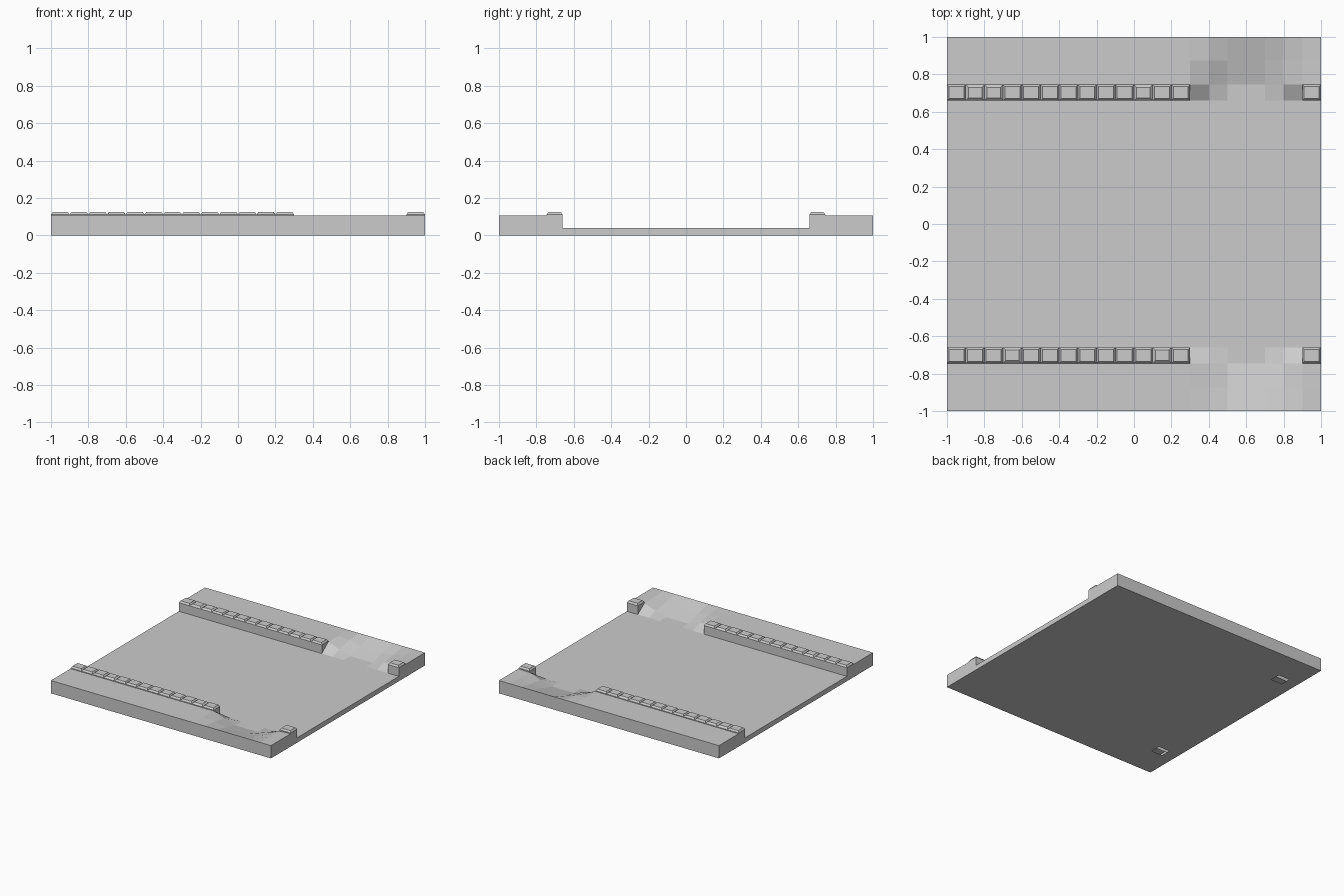
import bpy, bmesh, random
from mathutils import Vector

if "Cube" in bpy.data.objects:
    bpy.data.objects.remove(bpy.data.objects["Cube"])

random.seed(4)
ROAD, WALK, TOP = 0.04, 0.105, 0.125
CURB_IN, CURB_OUT = 0.66, 0.745
XS = [-1, -0.9, -0.8, 0.3, 0.4, 0.5, 0.7, 0.8, 0.9, 1]
HALF_YS = [CURB_IN, CURB_OUT, 0.875, 1]
YS = [-y for y in reversed(HALF_YS)] + HALF_YS

# dropped driveway heights along x, at the curb's outer line and mid pavement
DIP = {
    CURB_OUT: {0.4: 0.07, 0.5: ROAD, 0.7: ROAD, 0.8: 0.065, 0.9: 0.1},
    0.875: {0.4: 0.098, 0.5: 0.073, 0.7: 0.073, 0.8: 0.082, 0.9: 0.102},
}


def height(x, y):
    if abs(y) <= CURB_IN:
        return ROAD
    return DIP.get(abs(y), {}).get(x, WALK)


def face(bm, pts, out):
    """Add a face pointing along the direction out."""
    f = bm.faces.new([bm.verts.new(p) for p in pts])
    f.normal_update()
    if f.normal.dot(Vector(out)) < 0:
        f.normal_flip()


def finish(bm, name):
    me = bpy.data.meshes.new(name)
    bmesh.ops.remove_doubles(bm, verts=bm.verts, dist=1e-5)
    bm.to_mesh(me)
    bm.free()
    ob = bpy.data.objects.new(name, me)
    bpy.context.collection.objects.link(ob)
    return ob


# road, pavements and dropped ramps as one slab
bm = bmesh.new()
for x0, x1 in zip(XS, XS[1:]):
    for y0, y1 in zip(YS, YS[1:]):
        corners = [(x0, y0), (x1, y0), (x1, y1), (x0, y1)]
        curb = CURB_IN < abs(y0 + y1) / 2 < CURB_OUT
        if not curb or 0.3 <= x0 < 0.9:
            face(bm, [(x, y, height(x, y)) for x, y in corners], (0, 0, 1))
        # drain openings in the underside
        if not (curb and x0 == -0.9):
            face(bm, [(x, y, 0) for x, y in corners], (0, 0, -1))
    for y in (-1, 1):
        face(bm, [(x0, y, 0), (x1, y, 0), (x1, y, WALK), (x0, y, WALK)], (0, y, 0))
for y0, y1 in zip(YS, YS[1:]):
    curb = CURB_IN < abs(y0 + y1) / 2 < CURB_OUT
    for x in (-1, 1):
        h0, h1 = (ROAD, ROAD) if curb else (height(x, y0), height(x, y1))
        face(bm, [(x, y0, 0), (x, y1, 0), (x, y1, h1), (x, y0, h0)], (x, 0, 0))
finish(bm, "road_and_pavement")


def curb_stone(bm, x0, x1, side, ends):
    """Chamfered stone, open underneath, with end walls where exposed."""
    c = random.choice([0.01, 0.01, 0.014])
    zs = TOP - 0.014
    ya, yb = CURB_IN * side, CURB_OUT * side
    low = [(x0, ya), (x1, ya), (x1, yb), (x0, yb)]
    high = [(x0 + c, ya + c * side), (x1 - c, ya + c * side),
            (x1 - c, yb - c * side), (x0 + c, yb - c * side)]
    outs = [(0, -side), (1, 0), (0, side), (-1, 0)]
    face(bm, [(*p, TOP) for p in high], (0, 0, 1))
    for i, o in enumerate(outs):
        j = (i + 1) % 4
        face(bm, [(*low[i], zs), (*low[j], zs), (*high[j], TOP), (*high[i], TOP)], (*o, 1))
        if o[0] == 0 or o[0] in ends:
            face(bm, [(*low[i], ROAD), (*low[j], ROAD), (*low[j], zs), (*low[i], zs)], (*o, 0))


# rows of curb stones along both pavements
for side, name in ((-1, "front_curb"), (1, "back_curb")):
    bm = bmesh.new()
    for i in range(13):
        ends = [-1] if i == 0 else [1] if i == 12 else []
        curb_stone(bm, -1 + i * 0.1, -0.9 + i * 0.1, side, ends)
    curb_stone(bm, 0.9, 1, side, [-1, 1])
    finish(bm, name)
